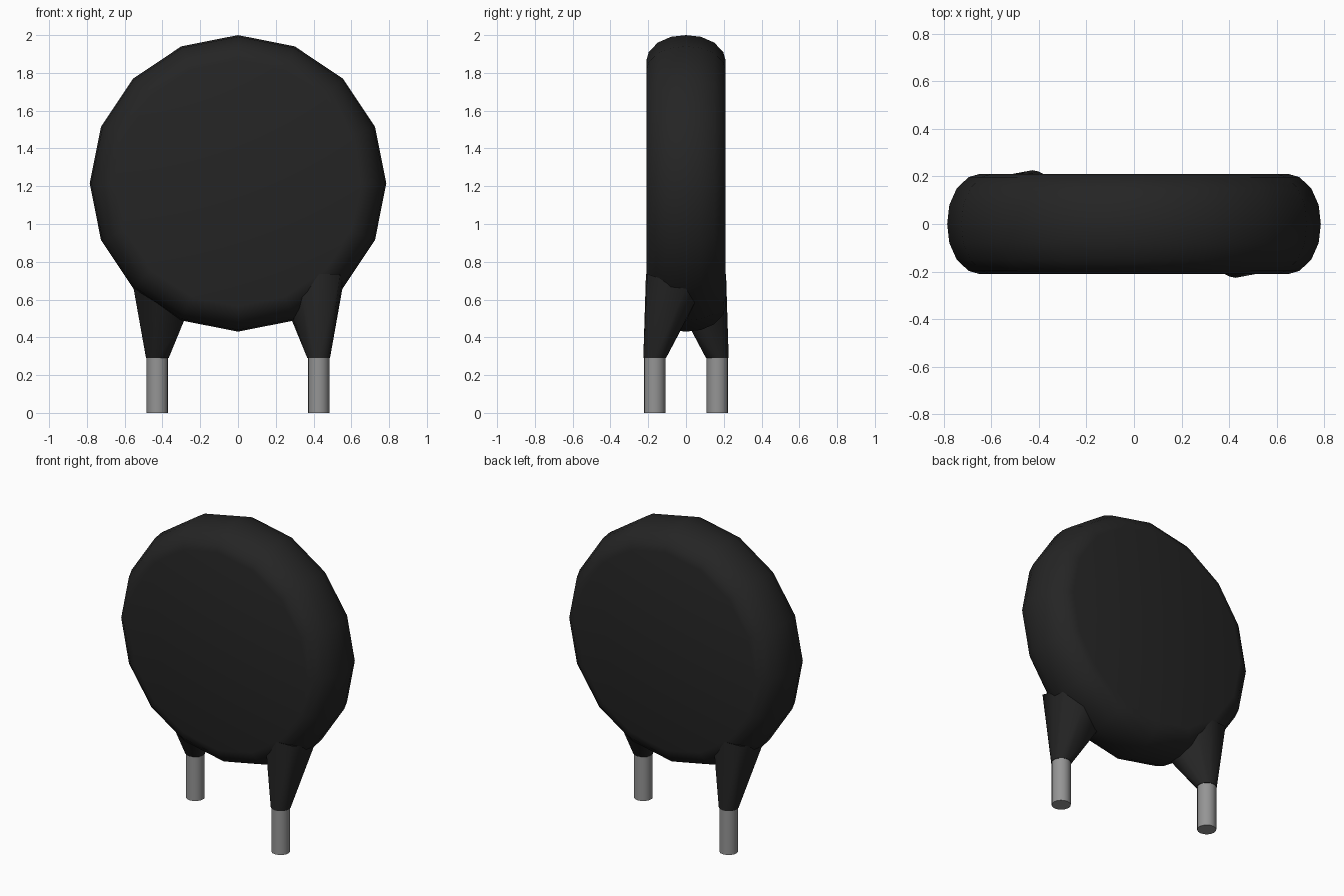
import bpy, bmesh, math
from mathutils import Matrix, Vector

if "Cube" in bpy.data.objects:
    bpy.data.objects.remove(bpy.data.objects["Cube"], do_unlink=True)


def material(name, value):
    mat = bpy.data.materials.new(name)
    mat.use_nodes = True
    colour = (value, value, value, 1)
    mat.diffuse_color = colour
    mat.node_tree.nodes["Principled BSDF"].inputs["Base Color"].default_value = colour
    return mat


black = material("black coating", 0.018)
grey = material("grey metal", 0.30)


def finish(bm, name, mat, angle):
    bmesh.ops.recalc_face_normals(bm, faces=bm.faces)
    mesh = bpy.data.meshes.new(name)
    bm.to_mesh(mesh)
    bm.free()
    mesh.materials.append(mat)
    obj = bpy.data.objects.new(name, mesh)
    bpy.context.collection.objects.link(obj)
    bpy.ops.object.select_all(action="DESELECT")
    obj.select_set(True)
    bpy.context.view_layer.objects.active = obj
    bpy.ops.object.shade_smooth_by_angle(angle=math.radians(angle))
    return obj


# Sixteen-sided disc body with a rounded rim
SIDES = 16
CENTRE = 1.215
half = [(0.65, 0.21), (0.695, 0.197), (0.745, 0.15), (0.776, 0.08)]
profile = half + [(0.785, 0)] + [(r, -y) for r, y in reversed(half)]
bm = bmesh.new()
rings = []
for r, y in profile:
    angles = [math.tau * i / SIDES for i in range(SIDES)]
    rings.append([bm.verts.new((r * math.sin(a), y, CENTRE + r * math.cos(a))) for a in angles])
for a, b in zip(rings, rings[1:]):
    for i in range(SIDES):
        j = (i + 1) % SIDES
        bm.faces.new((a[i], a[j], b[j], b[i]))
bm.faces.new(rings[0])
bm.faces.new(rings[-1])
finish(bm, "disc_body", black, 40)

# Coating skirt: a tapered hull from the lead up to the rim
LEAD = Vector((0.427, -0.166, 0))
SKIRT_Z = 0.29
skirt_top = [(0.285, 0, 0.49), (0.43, 0.05, 0.59), (0.553, 0, 0.66),
             (0.553, -0.1, 0.70), (0.54, -0.205, 0.735), (0.43, -0.212, 0.735),
             (0.34, -0.19, 0.62), (0.29, -0.08, 0.52)]

for side, turn in (("left", 0), ("right", math.pi)):
    spin = Matrix.Rotation(turn, 4, "Z")

    bm = bmesh.new()
    for p in skirt_top:
        bm.verts.new(p)
    for i in range(SIDES):
        a = math.tau * i / SIDES
        bm.verts.new(LEAD + Vector((0.06 * math.cos(a), 0.06 * math.sin(a), SKIRT_Z)))
    bmesh.ops.convex_hull(bm, input=bm.verts)
    bm.transform(spin)
    finish(bm, side + "_lead_skirt", black, 40)

    # Wire lead, running a little way into the skirt
    bm = bmesh.new()
    length = SKIRT_Z + 0.03
    bmesh.ops.create_cone(bm, cap_ends=True, segments=SIDES, radius1=0.057, radius2=0.057,
                          depth=length, matrix=Matrix.Translation(LEAD + Vector((0, 0, length / 2))))
    bm.transform(spin)
    finish(bm, side + "_wire_lead", grey, 40)
